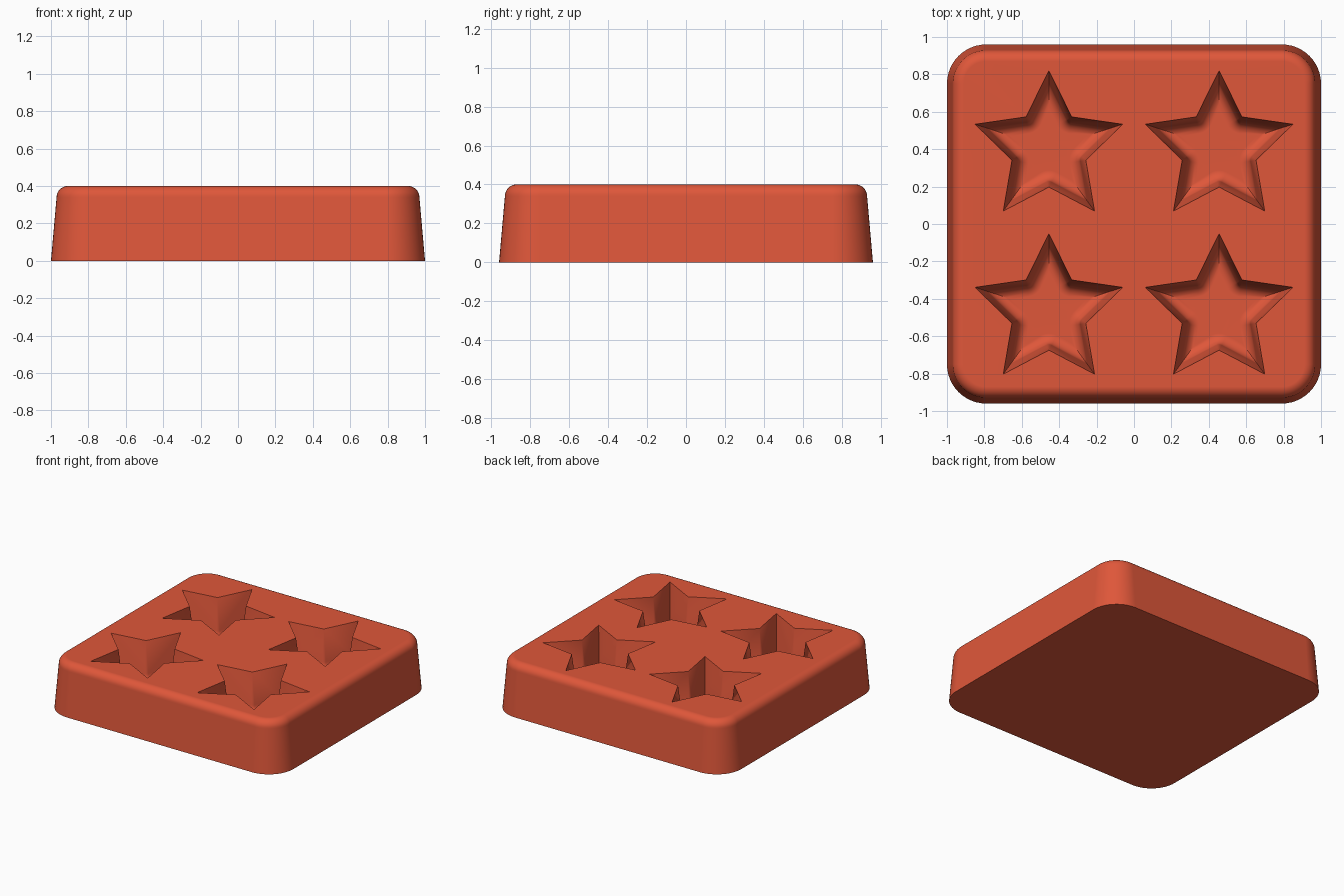
import bpy
import bmesh
from math import sin, cos, pi, radians
from mathutils import Vector

cube = bpy.data.objects.get("Cube")
if cube:
    bpy.data.objects.remove(cube, do_unlink=True)

RED = (0.74, 0.095, 0.042, 1)
red = bpy.data.materials.new("brick red")
red.use_nodes = True
red.diffuse_color = RED
red.node_tree.nodes["Principled BSDF"].inputs["Base Color"].default_value = RED

HEIGHT = 0.4


def loft(name, rings):
    """Skin a stack of equal rings and cap both ends."""
    bm = bmesh.new()
    loops = [[bm.verts.new(p) for p in ring] for ring in rings]
    n = len(loops[0])
    for a, b in zip(loops, loops[1:]):
        for i in range(n):
            j = (i + 1) % n
            bm.faces.new((a[i], a[j], b[j], b[i]))
    bm.faces.new(loops[0])
    bm.faces.new(loops[-1])
    bmesh.ops.remove_doubles(bm, verts=bm.verts, dist=1e-5)
    bmesh.ops.recalc_face_normals(bm, faces=bm.faces)
    mesh = bpy.data.meshes.new(name)
    bm.to_mesh(mesh)
    bm.free()
    mesh.materials.append(red)
    obj = bpy.data.objects.new(name, mesh)
    bpy.context.collection.objects.link(obj)
    return obj


def rounded_rect(inset, z, radius=0.21, steps=12):
    """Rounded rectangle outline, shrunk by an inset."""
    pts = []
    for k, (sx, sy) in enumerate([(1, 1), (-1, 1), (-1, -1), (1, -1)]):
        for i in range(steps + 1):
            a = (k + i / steps) * pi / 2
            r = radius - inset
            pts.append((sx * (1 - radius) + r * cos(a),
                        sy * (0.96 - radius) + r * sin(a), z))
    return pts


def star(cx, cy, inset, z, outer=0.415, inner=0.2075, steps=8):
    """Five-pointed outline, inset with rounded inner corners."""
    tip, notch = Vector((outer, 0)), Vector((inner * cos(pi / 5), inner * sin(pi / 5)))
    side = notch - tip
    half = side.angle(Vector((-1, 0)))
    turn = pi / 2 - half            # wall normal relative to the tip axis
    pts = []
    for k in range(5):
        axis = pi / 2 + k * 2 * pi / 5
        r = outer - inset / sin(half)
        pts.append((cx + r * cos(axis), cy + r * sin(axis), z))
        mid = axis + pi / 5
        start, end = axis - pi / 2 - half, axis + 2 * pi / 5 - 3 * pi / 2 + half
        for i in range(steps + 1):
            a = start + (end - start) * i / steps
            pts.append((cx + inner * cos(mid) + inset * cos(a),
                        cy + inner * sin(mid) + inset * sin(a), z))
    return pts


# Drafted block with a rounded upper edge
R = 0.06
block_rings = [rounded_rect(0, 0)]
for i in range(9):
    a = i / 8 * pi / 2
    block_rings.append(rounded_rect(0.03 + R * (1 - cos(a)), HEIGHT - R + R * sin(a)))
mold = loft("star_mold_block", block_rings)

# Star pockets with drafted walls and a filleted floor
DEPTH, FILLET = 0.3, 0.06
floor = HEIGHT - DEPTH
for sx in (-0.455, 0.455):
    for cy in (0.405, -0.467):
        rings = [star(sx, cy, 0, HEIGHT + 0.05), star(sx, cy, 0, HEIGHT)]
        for i in range(9):
            a = i / 8 * pi / 2
            rings.append(star(sx, cy, 0.03 + FILLET * (1 - cos(a)),
                              floor + FILLET * (1 - sin(a))))
        cutter = loft("star_pocket_cutter", rings)
        cutter.hide_render = True
        cut = mold.modifiers.new("star pocket", 'BOOLEAN')
        cut.operation = 'DIFFERENCE'
        cut.solver = 'EXACT'
        cut.object = cutter
        bpy.ops.object.select_all(action='DESELECT')
        bpy.context.view_layer.objects.active = mold
        mold.select_set(True)
        bpy.ops.object.modifier_apply(modifier=cut.name)
        bpy.data.objects.remove(cutter, do_unlink=True)

# Smooth fillets, crisp rims and flat large faces
bpy.ops.object.shade_smooth_by_angle(angle=radians(30))
weighted = mold.modifiers.new("flat faces", 'WEIGHTED_NORMAL')
weighted.keep_sharp = True
